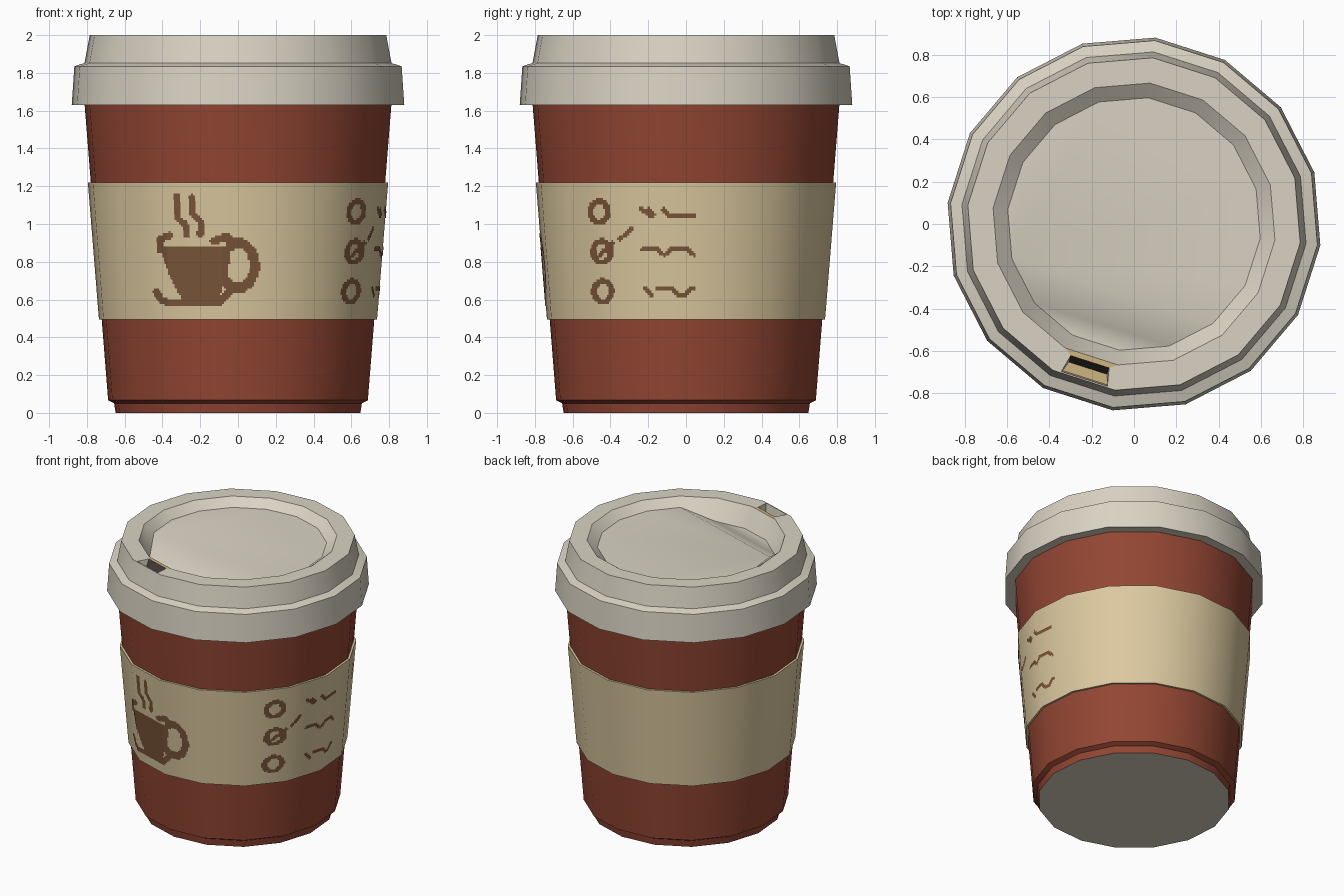
import bpy, bmesh, math
from mathutils import Vector

if "Cube" in bpy.data.objects:
    bpy.data.objects.remove(bpy.data.objects["Cube"])

SIDES, PHASE = 16, 16.0


def material(name, rgb):
    m = bpy.data.materials.new(name)
    m.diffuse_color = (*rgb, 1)
    m.use_nodes = True
    m.node_tree.nodes["Principled BSDF"].inputs["Base Color"].default_value = m.diffuse_color
    return m


CREAM = material("cream_plastic", (0.70, 0.65, 0.55))
RED = material("red_brown_paper", (0.29, 0.061, 0.033))
TAN = material("tan_cardboard", (0.71, 0.58, 0.345))
BROWN = material("brown_print", (0.195, 0.092, 0.04))
STAIN = material("coffee_stain", (0.62, 0.46, 0.22))
DARK = material("dark_slit", (0.06, 0.05, 0.04))


def corner(i, r, z):
    a = math.radians(PHASE + 360 / SIDES * i)
    return Vector((r * math.cos(a), r * math.sin(a), z))


def lathe(profile, skip=()):
    """Revolve (radius, z) points; skip holds (band, side) faces to leave open."""
    bm = bmesh.new()
    rings = [[bm.verts.new(corner(i, r, z)) for i in range(SIDES)] for r, z in profile]
    for k in range(len(rings) - 1):
        lo, hi = rings[k], rings[k + 1]
        for i in range(SIDES):
            j = (i + 1) % SIDES
            if (k, i) not in skip:
                bm.faces.new((lo[i], lo[j], hi[j], hi[i]))
    return bm, rings


def finish(bm, name, mats):
    me = bpy.data.meshes.new(name)
    bm.to_mesh(me)
    bm.free()
    ob = bpy.data.objects.new(name, me)
    bpy.context.collection.objects.link(ob)
    for m in mats:
        me.materials.append(m)
    bpy.ops.object.select_all(action='DESELECT')
    ob.select_set(True)
    bpy.context.view_layer.objects.active = ob
    bpy.ops.object.shade_smooth_by_angle(angle=math.radians(30))
    return ob


# cup body with a narrow foot and a cream base
bm, rings = lathe([(0.652, 0), (0.66, 0.05), (0.692, 0.067), (0.818, 1.64)])
bm.faces.new(rings[0][::-1]).material_index = 1
finish(bm, "cup_body", [RED, CREAM])

# cardboard sleeve
S0, S1 = (0.741, 0.495), (0.800, 1.22)
bm, rings = lathe([(0.72, 0.495), S0, S1, (0.778, 1.22)])
finish(bm, "sleeve", [TAN])

# lid: skirt, step, rim, sunken top
bm, rings = lathe([(0.80, 1.63), (0.886, 1.63), (0.872, 1.835), (0.818, 1.852),
                   (0.79, 2.0), (0.67, 2.0), (0.60, 1.948)], skip={(4, 10)})
bm.faces.new(rings[0][::-1])
floor = rings[-1]
for i in range(9, 13):
    floor[i].co.z = 1.86
bm.faces.new([floor[i % SIDES] for i in range(13, 25)])       # main floor
bm.faces.new([floor[i] for i in (8, 9, 12, 13)])              # ramp to the mouth
bm.faces.new(floor[9:13])                                     # low shelf

# drinking hole pressed into one rim face
ang = math.radians(PHASE + 360 / SIDES * 10.5)
n = Vector((math.cos(ang), math.sin(ang), 0))
t = Vector((-n.y, n.x, 0))


def hole_quad(outer, wo, inner, wi, z):
    return [bm.verts.new(n * r + t * s + Vector((0, 0, z)))
            for r, s in ((outer, -wo), (outer, wo), (inner, wi), (inner, -wi))]


rim = [rings[4][10], rings[4][11], rings[5][11], rings[5][10]]
mouth = hole_quad(0.768, 0.114, 0.683, 0.095, 2.0)
pit = hole_quad(0.762, 0.110, 0.715, 0.095, 1.93)
for i in range(4):
    j = (i + 1) % 4
    frame = bm.faces.new((rim[i], rim[j], mouth[j], mouth[i]))
    wall = bm.faces.new((mouth[i], mouth[j], pit[j], pit[i]))
    if i == 2:
        frame.material_index, wall.material_index = 1, 2
bm.faces.new(pit).material_index = 1
finish(bm, "lid", [CREAM, STAIN, DARK])


# printed icons, made of small cells lying on the sleeve
def near(x, z, path, width):
    p = Vector((x, z))
    for a, b in zip(path, path[1:]):
        a, d = Vector(a), Vector(b) - Vector(a)
        f = max(0, min(1, (p - a).dot(d) / d.length_squared))
        if (p - a - d * f).length < width / 2:
            return True
    return False


def ring(x, z, cx, cz, rx, rz, hx, hz):
    dx, dz = x - cx, z - cz
    return (dx / rx) ** 2 + (dz / rz) ** 2 < 1 < (dx / hx) ** 2 + (dz / hz) ** 2


CUP_LINES = [
    ([(-0.32, 1.15), (-0.32, 1.03), (-0.28, 1.0), (-0.275, 0.94)], 0.034),
    ([(-0.245, 1.14), (-0.245, 1.06), (-0.20, 1.01), (-0.20, 0.94)], 0.034),
    ([(-0.36, 0.94), (-0.415, 0.92), (-0.41, 0.86)], 0.036),
    ([(-0.13, 0.91), (-0.06, 0.935), (-0.03, 0.91)], 0.04),
    ([(-0.43, 0.64), (-0.41, 0.60), (-0.37, 0.585), (-0.10, 0.585), (-0.05, 0.64)], 0.038),
]
SIDE_LINES = [
    [(-0.46, 0.83), (-0.39, 0.90)], [(-0.35, 0.92), (-0.29, 0.97)],
    [(-0.24, 1.08), (-0.19, 1.045)], [(-0.20, 1.075), (-0.17, 1.05)],
    [(-0.12, 1.075), (-0.09, 1.045), (0.045, 1.045)],
    [(-0.23, 0.865), (-0.15, 0.865), (-0.115, 0.835), (-0.07, 0.87), (0.01, 0.865), (0.045, 0.835)],
    [(-0.22, 0.66), (-0.18, 0.625)], [(-0.15, 0.66), (-0.07, 0.66), (-0.04, 0.625), (0.0, 0.625)],
    [(0.0, 0.63), (0.035, 0.66)],
]


def cup_icon(x, z):
    if 0.60 < z < 0.885:
        k = (0.885 - z) / 0.285
        if -0.405 + 0.11 * k ** 1.6 < x < -0.035 - 0.07 * k ** 1.6:
            return True
    if x > -0.07 and ring(x, z, 0.0, 0.78, 0.115, 0.145, 0.062, 0.09):
        return True
    return any(near(x, z, p, w) for p, w in CUP_LINES)


def side_icon(y, z):
    for cy, cz in ((-0.46, 1.065), (-0.445, 0.853), (-0.44, 0.643)):
        if ring(y, z, cy, cz, 0.062, 0.07, 0.03, 0.04):
            return True
    return any(near(y, z, p, 0.024) for p in SIDE_LINES)


bm = bmesh.new()
COLS, ROWS, LIFT = 26, 62, 0.003


def sleeve_point(i, u, v):
    r = S0[0] + (S1[0] - S0[0]) * v + LIFT
    z = S0[1] + (S1[1] - S0[1]) * v
    return corner(i, r, z).lerp(corner(i + 1, r, z), u)


for i in range(SIDES):
    for c in range(COLS):
        for w in range(ROWS):
            p = sleeve_point(i, (c + 0.5) / COLS, (w + 0.5) / ROWS)
            if (p.y < -0.3 and p.x < 0.2 and cup_icon(p.x, p.z)) or (p.x > 0.3 and side_icon(p.y, p.z)):
                bm.faces.new([bm.verts.new(sleeve_point(i, (c + a) / COLS, (w + b) / ROWS))
                              for a, b in ((0, 0), (1, 0), (1, 1), (0, 1))])
bmesh.ops.remove_doubles(bm, verts=bm.verts, dist=0.0005)
finish(bm, "sleeve_print", [BROWN])
